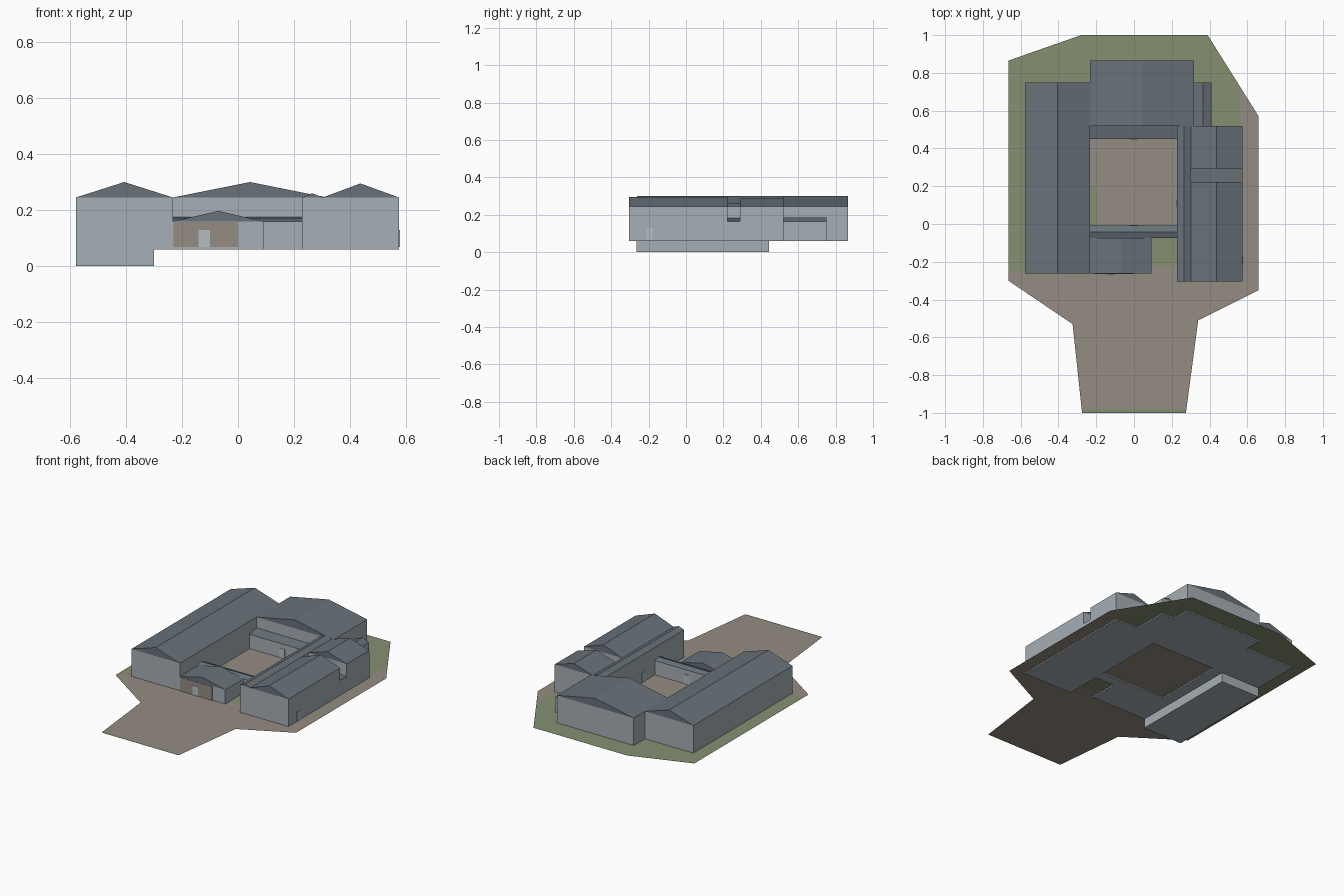
import bpy, bmesh
from mathutils import Vector

if "Cube" in bpy.data.objects:
    bpy.data.objects.remove(bpy.data.objects["Cube"])


def material(name, rgb):
    m = bpy.data.materials.new(name)
    m.diffuse_color = (*rgb, 1)
    m.use_nodes = True
    m.node_tree.nodes["Principled BSDF"].inputs["Base Color"].default_value = m.diffuse_color
    return m


WALL = material("blue_grey_wall", (0.38, 0.43, 0.465))
ROOF = material("slate_roof", (0.14, 0.168, 0.192))
PAVING = material("warm_paving", (0.30, 0.265, 0.23))
GRASS = material("olive_grass", (0.235, 0.28, 0.165))
DOOR = material("pale_door", (0.46, 0.51, 0.54))

BASE, LOW, HIGH = 0.06, 0.16, 0.245


def finish(name, bm, *mats):
    mesh = bpy.data.meshes.new(name)
    bm.to_mesh(mesh)
    bm.free()
    for m in mats:
        mesh.materials.append(m)
    ob = bpy.data.objects.new(name, mesh)
    bpy.context.collection.objects.link(ob)
    return ob


def box(name, x, y, z, mat):
    bm = bmesh.new()
    bmesh.ops.create_cube(bm, size=1)
    for v in bm.verts:
        v.co = Vector([a + (c + 0.5) * (b - a) for c, (a, b) in zip(v.co, (x, y, z))])
    finish(name, bm, mat)


def prism(name, profile, axis, span, mat):
    """Extrude an (across, height) profile along x or y."""
    bm = bmesh.new()
    place = (lambda u, w: (u, span[0], w)) if axis == 'y' else (lambda u, w: (span[0], u, w))
    face = bm.faces.new([bm.verts.new(place(u, w)) for u, w in profile])
    length = span[1] - span[0]
    step = Vector((0, length, 0)) if axis == 'y' else Vector((length, 0, 0))
    new = bmesh.ops.extrude_face_region(bm, geom=[face])["geom"]
    bmesh.ops.translate(bm, vec=step, verts=[g for g in new if isinstance(g, bmesh.types.BMVert)])
    if not any(f.calc_center_median() == face.calc_center_median() for f in bm.faces if f is not face):
        pass
    bmesh.ops.holes_fill(bm, edges=bm.edges[:])
    bmesh.ops.recalc_face_normals(bm, faces=bm.faces[:])
    finish(name, bm, mat)


def gabled(name, x, y, eave, ridge_x, ridge_z):
    """Block with a ridge running front to back; gable ends belong to the roof."""
    box(name + "_walls", x, y, (BASE, eave), WALL)
    prism(name + "_roof", [(x[0], eave), (x[1], eave), (ridge_x, ridge_z)], 'y', y, ROOF)


# Main wings around the courtyard
gabled("west_wing", (-0.578, -0.232), (-0.262, 0.75), HIGH, -0.405, 0.30)
gabled("north_wing", (-0.232, 0.318), (0.52, 0.865), HIGH, 0.043, 0.30)
gabled("east_corridor", (0.228, 0.302), (-0.305, 0.52), HIGH, 0.265, 0.26)
gabled("east_front_block", (0.302, 0.574), (-0.305, 0.222), HIGH, 0.436, 0.295)
gabled("east_rear_block", (0.302, 0.574), (0.29, 0.52), HIGH, 0.436, 0.288)
gabled("northeast_annex", (0.318, 0.41), (0.52, 0.75), 0.165, 0.365, 0.185)
gabled("entrance_block", (-0.232, 0.092), (-0.262, -0.075), LOW, -0.07, 0.197)

# Low lean-to galleries and the link between the east blocks
for name, y, heights in (("south_gallery", (-0.075, -0.008), (LOW, 0.172)),
                         ("north_gallery", (0.45, 0.52), (LOW, 0.175))):
    low_y, high_y = y
    box(name + "_walls", (-0.232, 0.228), y, (BASE, LOW), WALL)
    if name == "south_gallery":
        profile = [(low_y, LOW), (high_y, LOW), ((low_y + high_y) / 2, heights[1])]
    else:
        profile = [(low_y, LOW), (high_y, LOW), (high_y, heights[1])]
    prism(name + "_roof", profile, 'x', (-0.232, 0.228), ROOF)
box("east_link_walls", (0.302, 0.574), (0.222, 0.29), (BASE, 0.165), WALL)
prism("east_link_roof", [(0.302, 0.165), (0.574, 0.165), (0.302, 0.182)], 'y', (0.222, 0.29), ROOF)

# Basement under the west wing
box("basement", (-0.578, -0.30), (-0.264, 0.445), (0.0, BASE), WALL)

# Entrance facade and doors as thin plates
box("entrance_facade", (-0.23, 0.0), (-0.265, -0.26), (0.068, 0.157), PAVING)
for name, x, y, along_x in (("entrance_door", -0.12, -0.264, True),
                            ("south_gallery_door", 0.0, -0.008, True),
                            ("north_gallery_door", 0.0, 0.45, True),
                            ("corridor_door", 0.228, 0.11, False),
                            ("east_door", 0.574, -0.195, False)):
    a, b = (0.02, 0.003) if along_x else (0.003, 0.02)
    box(name, (x - a, x + a), (y - b, y + b), (0.068, 0.13), DOOR)

# Ground sheet, cut into paving and grass
outline = [(-0.665, 0.865), (-0.28, 1), (0.39, 1), (0.66, 0.57), (0.66, -0.35),
           (0.34, -0.51), (0.275, -1), (-0.275, -1), (-0.325, -0.53), (-0.665, -0.30)]
bm = bmesh.new()
bm.faces.new([bm.verts.new((x, y, 0.068)) for x, y in reversed(outline)])
cuts = [((1, 0, 0), c) for c in (-0.578, -0.2, 0.092, 0.228, 0.56)]
cuts += [((0, 1, 0), c) for c in (-0.98, -0.25, -0.22, -0.075, 0.21, 0.52)]
for normal, c in cuts:
    bmesh.ops.bisect_plane(bm, geom=bm.verts[:] + bm.edges[:] + bm.faces[:],
                           plane_co=Vector(normal) * c, plane_no=normal)
for f in bm.faces:
    x, y, _ = f.calc_center_median()
    grass = ((y > 0.52 and x < 0.56) or (x < -0.578 and y > -0.25) or y < -0.98
             or (0.092 < x < 0.228 and -0.22 < y < -0.075)
             or (x < -0.2 and -0.075 < y < 0.21))
    f.material_index = int(grass)
    if f.normal.z < 0:
        f.normal_flip()
finish("ground", bm, PAVING, GRASS)
